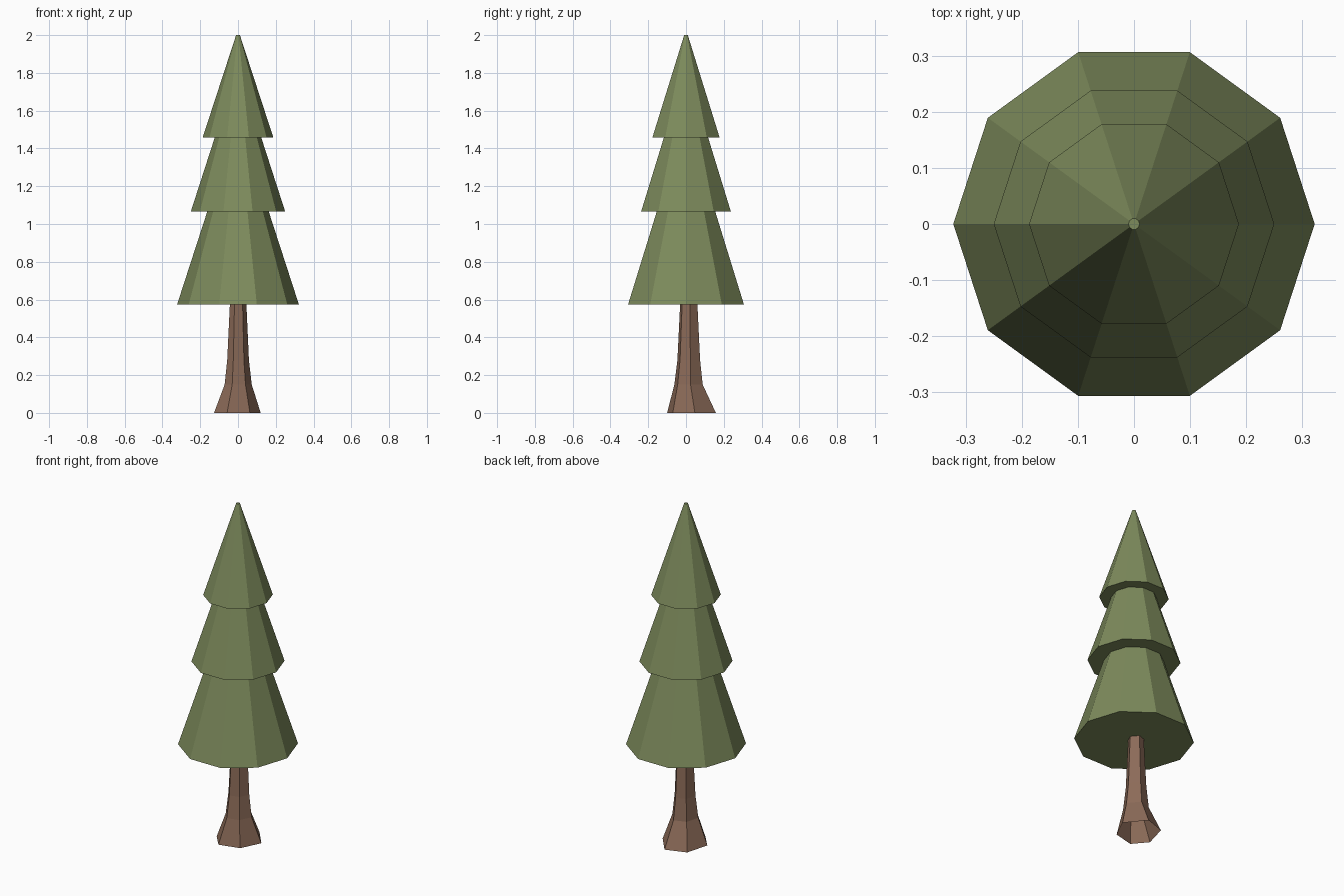
import bpy, bmesh
from math import cos, sin, pi

if "Cube" in bpy.data.objects:
    bpy.data.objects.remove(bpy.data.objects["Cube"])


def material(name, color):
    m = bpy.data.materials.new(name)
    m.diffuse_color = (*color, 1)
    m.use_nodes = True
    m.node_tree.nodes["Principled BSDF"].inputs["Base Color"].default_value = m.diffuse_color
    return m


def loft(name, rings, mat, cap_bottom, cap_top):
    """Join rings of points with flat quads, optionally capping the ends."""
    bm = bmesh.new()
    loops = [[bm.verts.new(p) for p in ring] for ring in rings]
    n = len(loops[0])
    for a, b in zip(loops, loops[1:]):
        for i in range(n):
            j = (i + 1) % n
            bm.faces.new((a[i], a[j], b[j], b[i]))
    if cap_bottom:
        bm.faces.new(loops[0][::-1])
    if cap_top:
        bm.faces.new(loops[-1])
    me = bpy.data.meshes.new(name)
    bm.to_mesh(me)
    bm.free()
    me.materials.append(mat)
    ob = bpy.data.objects.new(name, me)
    bpy.context.collection.objects.link(ob)
    return ob


green = material("needle green", (0.205, 0.258, 0.107))
brown = material("bark brown", (0.262, 0.147, 0.098))

# Foliage: three stacked ten-sided tiers with flat undersides
profile = [(0.322, 0.575), (0.163, 1.065), (0.25, 1.065),
           (0.123, 1.458), (0.187, 1.458), (0.01, 2.0)]
loft("foliage",
     [[(r * cos(i * pi / 5), r * sin(i * pi / 5), z) for i in range(10)]
      for r, z in profile], green, True, True)

# Trunk: uneven six-sided outline, flared at the foot and open underneath
outline = [(0.12, 0.017), (0.03, 0.128), (-0.09, 0.087),
           (-0.127, -0.048), (-0.058, -0.13), (0.063, -0.1)]
levels = [(0, 1.0, 0.0, 0.03), (0.15, 0.58, 0.003, 0.014),
          (0.28, 0.465, 0.002, 0.015), (0.6, 0.345, 0.002, 0.015)]
loft("trunk",
     [[(cx + s * x, cy + s * y, z) for x, y in outline]
      for z, s, cx, cy in levels], brown, False, False)
